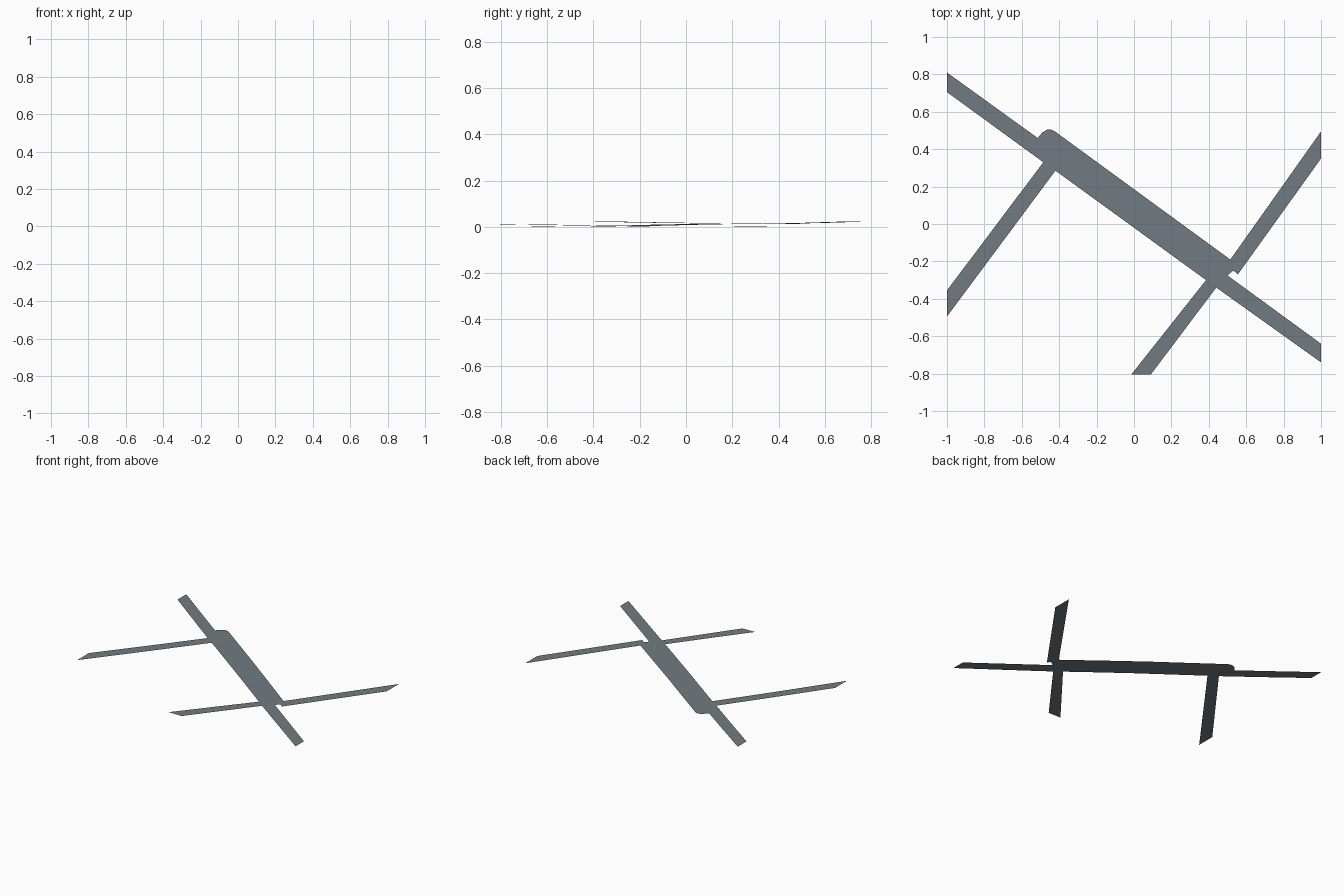
import bpy, bmesh

cube = bpy.data.objects.get("Cube")
if cube:
    bpy.data.objects.remove(cube)

asphalt = bpy.data.materials.new("asphalt grey")
asphalt.use_nodes = True
colour = (0.17, 0.20, 0.22, 1)
asphalt.diffuse_color = colour
asphalt.node_tree.nodes["Principled BSDF"].inputs["Base Color"].default_value = colour

# Gentle fall of the ground from the left end to the right end
GRADE = [(-1, .024), (-.7, .017), (-.45, .013), (0, .012), (.2, .009), (.5, .003), (1, 0)]


def height(x):
    for (x0, z0), (x1, z1) in zip(GRADE, GRADE[1:]):
        if x <= x1:
            return z0 + (z1 - z0) * (x - x0) / (x1 - x0)
    return GRADE[-1][1]


def road(name, outline):
    """Flat outline, cut at the grade changes and draped on the ground."""
    bm = bmesh.new()
    face = bm.faces.new([bm.verts.new((x, y, 0)) for x, y in outline])
    face.normal_update()
    if face.normal.z < 0:
        face.normal_flip()
    for x, _ in GRADE[1:-1]:
        bmesh.ops.bisect_plane(bm, geom=bm.verts[:] + bm.edges[:] + bm.faces[:],
                               plane_co=(x, 0, 0), plane_no=(1, 0, 0))
    bmesh.ops.triangulate(bm, faces=bm.faces[:])
    for v in bm.verts:
        v.co.z = height(v.co.x)
    mesh = bpy.data.meshes.new(name)
    bm.to_mesh(mesh)
    bm.free()
    mesh.materials.append(asphalt)
    obj = bpy.data.objects.new(name, mesh)
    bpy.context.collection.objects.link(obj)


# Shared junction corners
nw, sw, w_arm = (-.515, .46), (-.485, .33), (-.42, .285)
ne, notch, se = (.515, -.19), (.53, -.25), (.50, -.275)
s_right, s_left = (.44, -.34), (.385, -.30)

# Wide central carriageway with its rounded corner
road("main_carriageway", [nw, (-.49, .49), (-.465, .504), (-.44, .504), (-.42, .493),
                          ne, notch, se, s_right, s_left, w_arm, sw])
# Narrow continuations at both ends
road("left_end_road", [(-1, .81), nw, sw, (-1, .705)])
road("right_end_road", [se, (1, -.64), (1, -.74), s_right])
# Side streets
road("left_side_street", [sw, w_arm, (-1, -.495), (-1, -.355)])
road("front_side_street", [s_left, s_right, (.09, -.805), (-.015, -.805)])
road("right_side_street", [ne, (1, .495), (1, .35), (.555, -.27), (.54, -.255), notch])
